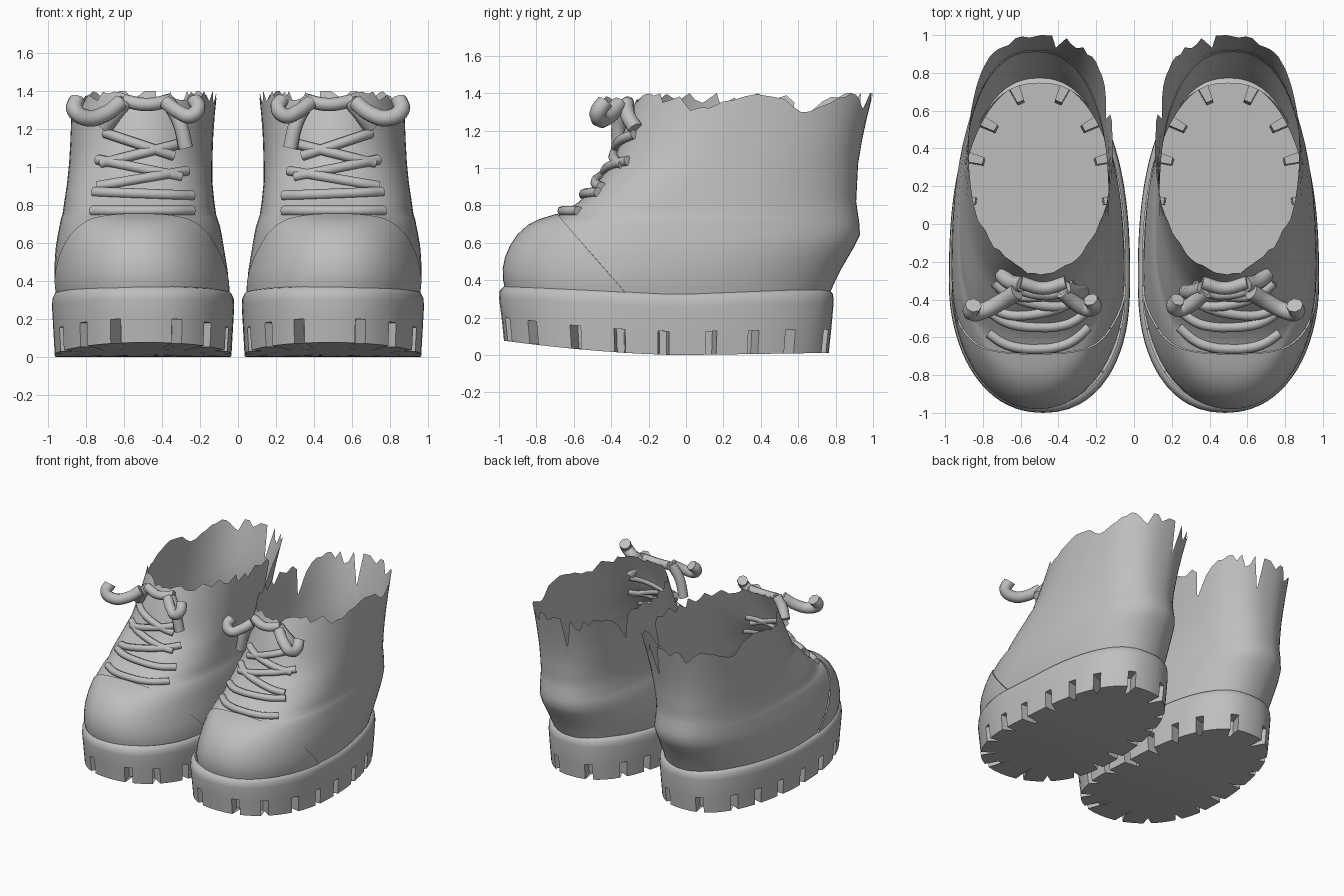
import bpy, bmesh, math, random
from mathutils import Vector

if "Cube" in bpy.data.objects:
    bpy.data.objects.remove(bpy.data.objects["Cube"])

random.seed(4)
grey = bpy.data.materials.new("grey")
grey.diffuse_color = (0.52, 0.52, 0.52, 1)
grey.use_nodes = True
grey.node_tree.nodes["Principled BSDF"].inputs["Base Color"].default_value = grey.diffuse_color


def finish(name, data):
    """Link one part, shade it and mirror it into the second boot."""
    ob = bpy.data.objects.new(name, data)
    bpy.context.collection.objects.link(ob)
    data.materials.append(grey)
    if isinstance(data, bpy.types.Mesh):
        bpy.ops.object.select_all(action='DESELECT')
        ob.select_set(True)
        bpy.context.view_layer.objects.active = ob
        bpy.ops.object.shade_smooth_by_angle(angle=math.radians(40))
    mod = ob.modifiers.new("pair", 'MIRROR')
    mod.use_mirror_merge = False
    return ob


def power(v, n):
    return math.copysign(abs(v) ** (2 / n), v)


def oval(a, yf, yb, ym, xi, xo, n_front, n_back):
    """Point on an egg-shaped outline at angle a."""
    c, s = math.cos(a), math.sin(a)
    m = n_back if s > 0 else n_front
    x = (xi + xo) / 2 + (xo - xi) / 2 * power(c, m)
    return x, ym + (yb - ym if s > 0 else ym - yf) * power(s, m)


def loft(bm, rows):
    rings = [[bm.verts.new(p) for p in row] for row in rows]
    for r, s in zip(rings, rings[1:]):
        for i in range(len(r)):
            j = (i + 1) % len(r)
            bm.faces.new((r[i], r[j], s[j], s[i]))


# Upper sections: z, front y, back y, widest y, inner x, outer x, front squareness
SECTIONS = [
    (.31, -.95, .76, -.25, .05, .95, 2.15), (.40, -.97, .80, -.25, .05, .965, 2.15),
    (.46, -.972, .83, -.22, .055, .967, 2.15), (.52, -.96, .865, -.20, .065, .965, 2.15),
    (.58, -.935, .90, -.17, .075, .96, 2.15), (.64, -.895, .93, -.15, .085, .95, 2.15),
    (.69, -.84, .928, -.12, .095, .94, 2.15), (.72, -.78, .925, -.10, .105, .935, 2.2),
    (.75, -.68, .92, -.05, .115, .925, 2.4), (.82, -.57, .91, .0, .125, .915, 2.7),
    (.92, -.48, .915, .10, .135, .90, 2.6), (1.02, -.39, .92, .20, .135, .89, 2.4),
    (1.2, -.335, .95, .30, .13, .88, 2.1), (1.4, -.25, 1.0, .38, .11, .875, 2.0)]


def section(z):
    for a, b in zip(SECTIONS, SECTIONS[1:]):
        if z <= b[0] + 1e-6:
            t = (z - a[0]) / (b[0] - a[0])
            return [p + (q - p) * t for p, q in zip(a[1:], b[1:])]
    return list(SECTIONS[-1][1:])


def skin(a, z):
    x, y = oval(a, *section(z), 2.2 + .4 * (z - .31) / 1.09)
    return x, y, z


def front_y(x, z):
    """Depth of the front of the upper at a given x and height."""
    yf, yb, ym, xi, xo, n = section(z)
    d = min(1, abs(x - (xi + xo) / 2) / ((xo - xi) / 2))
    return ym - (ym - yf) * (1 - d ** n) ** (1 / n)


def rim_height(a):
    """Torn rim: gentle waves outside, spikes and slots at the back and inside."""
    c, s = math.cos(a), math.sin(a)
    if s < -.7:
        return random.uniform(1.35, 1.4)
    if c > .3:
        return min(1.4, 1.355 + .05 * math.cos(7 * a) + random.uniform(-.02, .02))
    if s > .1 and random.random() < .15:
        return 1.15
    return min(1.4, random.uniform(1.29, 1.5))


# Upper: lofted shell
COLS = 72
angles = [math.tau * i / COLS for i in range(COLS)]
rim = [rim_height(a) for a in angles]
heights = [.31, .35, .40, .46, .52, .58, .64, .69, .72, .735, .75, .79, .82, .87, .92, .97, 1.02]
rows = [[skin(a, z) for a in angles] for z in heights]
rows += [[skin(a, 1.02 + (r - 1.02) * t) for a, r in zip(angles, rim)] for t in (.33, .66, 1)]
bm = bmesh.new()
loft(bm, rows)

# Toe cap: front of the shell cut along a slanted seam and raised
co, no = Vector((0, -.6, .65)), Vector((0, .32, .28)).normalized()
bmesh.ops.bisect_plane(bm, geom=bm.verts[:] + bm.edges[:] + bm.faces[:], plane_co=co, plane_no=no)
cap = [f for f in bm.faces if (f.calc_center_median() - co).dot(no) < 0]
bmesh.ops.split(bm, geom=cap)
bm.normal_update()
toe = [v for v in bm.verts if all((f.calc_center_median() - co).dot(no) < 0 for f in v.link_faces)]
for v, n in [(v, v.normal.copy()) for v in toe]:
    v.co += n * .008
me = bpy.data.meshes.new("upper")
bm.to_mesh(me)
finish("upper", me)


# Sole: hollow rim with notched lugs and an upturned toe
def sole_pt(a, k):
    x, y = oval(a, -1, .79, -.3, .02, .98, 2.2, 2.4)
    x, y = .5 + (x - .5) * k, -.1 + (y + .1) * k
    return x - .03 * max(0, -y - .4), y


def ground(y):
    return .08 * max(0, -y) ** 1.7 + .015 * max(0, y)


def top_edge(y):
    return .295 + .055 * max(0, -y - .1) + .04 * max(0, y)


# Notch angles: toe and heel pairs, then pairs along the sides by depth
notches = [math.radians(d) for d in (-132, -108, -72, -48, 76, 104)]
for y in (-.6, -.36, -.12, .14, .37, .57):
    n, t = (2.4, (y + .3) / 1.09) if y > -.3 else (2.2, (y + .3) / .7)
    a = math.asin(math.copysign(abs(t) ** (n / 2), t))
    notches += [a, math.pi - a]
notches = sorted(a % math.tau for a in notches)

# (angle, notch angle or None) columns; each notch steps inward
columns = []
for a, nxt in zip(notches, notches[1:] + [notches[0] + math.tau]):
    p, q = Vector(sole_pt(a - .01, 1)), Vector(sole_pt(a + .01, 1))
    w = .03 * .02 / (q - p).length
    columns += [(a - w, None), (a - w, a), (a + w, a), (a + w, None)]
    columns += [(a + w + (nxt - a - 2 * w) * t, None) for t in (.25, .5, .75)]


def ring(k, zf, toothed=False):
    out = []
    for a, notch in columns:
        x, y = sole_pt(a, k)
        zz = zf(y)
        if toothed and notch is not None:
            p, q = Vector(sole_pt(notch - .01, 1)), Vector(sole_pt(notch + .01, 1))
            d = (q - p).normalized()
            x, y = sole_pt(notch + (a - notch) * .65, k)
            x, y = x - d.y * .11, y + d.x * .11
        out.append((x, y, zz))
    return out


spine = [(.5, y * .6, ground(y * .6)) for x, y, z in ring(.8, ground)]
rows = [spine, ring(.66, ground), ring(.97, ground, True),
        ring(.985, lambda y: ground(y) + .125, True),
        ring(.985, lambda y: ground(y) + .125),
        ring(1, lambda y: top_edge(y) - .04), ring(.995, top_edge),
        ring(.97, lambda y: top_edge(y) + .025), ring(.95, lambda y: top_edge(y) + .03)]
bm = bmesh.new()
loft(bm, rows)
bmesh.ops.remove_doubles(bm, verts=bm.verts[:], dist=.0005)
bmesh.ops.recalc_face_normals(bm, faces=bm.faces[:])
me = bpy.data.meshes.new("sole")
bm.to_mesh(me)
finish("sole", me)


def cord(name, pts, r):
    cu = bpy.data.curves.new(name, 'CURVE')
    cu.dimensions = '3D'
    cu.bevel_depth, cu.bevel_resolution, cu.resolution_u = r, 2, 5
    cu.use_fill_caps = True
    sp = cu.splines.new('BEZIER')
    sp.bezier_points.add(len(pts) - 1)
    for b, p in zip(sp.bezier_points, pts):
        b.co = p
        b.handle_left_type = b.handle_right_type = 'AUTO'
    return finish(name, cu)


# Laces: bars and crossings resting on the front of the upper
LACES = [(.24, .77, .77, .77), (.24, .85, .76, .87), (.27, .98, .74, .90),
         (.30, .95, .74, 1.04), (.32, 1.12, .72, 1.02), (.34, 1.06, .70, 1.18)]
for x0, z0, x1, z1 in LACES:
    pts = []
    for i in range(7):
        t = i / 6
        x, z = x0 + (x1 - x0) * t, z0 + (z1 - z0) * t
        pts.append((x, front_y(x, z) - .012, z))
    cord("lace", pts, .027)

# Bow: two cut-off loops, two hanging ends and the knot
cord("outer_loop", [(.62, -.36, 1.34), (.70, -.41, 1.28), (.80, -.46, 1.26),
                    (.86, -.47, 1.30), (.85, -.43, 1.355)], .044)
cord("inner_loop", [(.38, -.36, 1.34), (.31, -.42, 1.29), (.25, -.45, 1.27),
                    (.21, -.44, 1.31), (.23, -.40, 1.355)], .04)
cord("inner_end", [(.37, -.34, 1.35), (.31, -.36, 1.24), (.275, -.36, 1.10)], .04)
cord("outer_end", [(.59, -.32, 1.35), (.65, -.31, 1.28), (.70, -.27, 1.21)], .042)
cord("knot", [(.36, -.31, 1.35), (.48, -.34, 1.33), (.60, -.31, 1.35)], .035)
